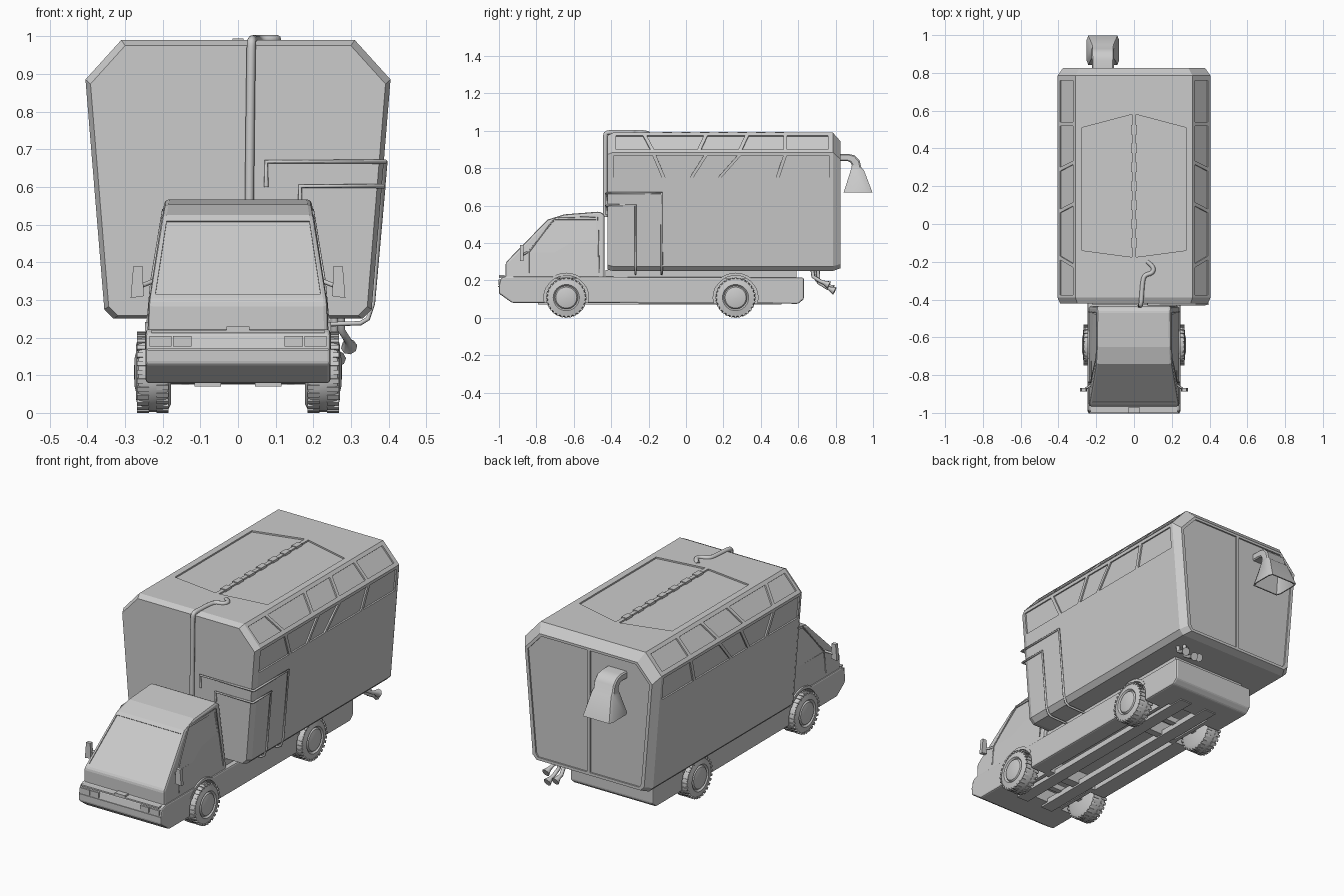
import bpy, bmesh, math
from mathutils import Vector

if "Cube" in bpy.data.objects:
    bpy.data.objects.remove(bpy.data.objects["Cube"])

def mesh_obj(name, verts, faces, smooth=False):
    bm = bmesh.new()
    vs = [bm.verts.new(v) for v in verts]
    for f in faces:
        bm.faces.new([vs[i] for i in f])
    bmesh.ops.recalc_face_normals(bm, faces=bm.faces)
    me = bpy.data.meshes.new(name)
    bm.to_mesh(me)
    bm.free()
    ob = bpy.data.objects.new(name, me)
    bpy.context.collection.objects.link(ob)
    activate(ob)
    if smooth:
        bpy.ops.object.shade_smooth_by_angle(angle=math.radians(35))
    return ob

def activate(ob):
    bpy.ops.object.select_all(action='DESELECT')
    ob.select_set(True)
    bpy.context.view_layer.objects.active = ob

def loft(name, rings, smooth=False):
    n, m = len(rings[0]), len(rings)
    faces = [(r*n+i, r*n+(i+1) % n, (r+1)*n+(i+1) % n, (r+1)*n+i) for r in range(m-1) for i in range(n)]
    faces += [tuple(range(n)), tuple(range((m-1)*n, m*n))]
    return mesh_obj(name, [p for r in rings for p in r], faces, smooth)

def boxes(name, items):
    """Several (centre, size) boxes in one mesh."""
    vs, fs = [], []
    for c, s in items:
        b = len(vs)
        vs += [(c[0]+i*s[0]/2, c[1]+j*s[1]/2, c[2]+k*s[2]/2) for i in (-1, 1) for j in (-1, 1) for k in (-1, 1)]
        fs += [tuple(b+i for i in f) for f in ((0, 1, 3, 2), (4, 6, 7, 5), (0, 4, 5, 1), (2, 3, 7, 6), (0, 2, 6, 4), (1, 5, 7, 3))]
    return mesh_obj(name, vs, fs)

def tube(name, pts, r, kind='POLY', radii=None):
    cu = bpy.data.curves.new(name, 'CURVE')
    cu.dimensions, cu.bevel_depth, cu.bevel_resolution, cu.use_fill_caps = '3D', r, 2, True
    sp = cu.splines.new(kind)
    sp.points.add(len(pts)-1)
    for i, p in enumerate(pts):
        sp.points[i].co = (*p, 1)
        sp.points[i].radius = radii[i] if radii else 1
    if kind == 'NURBS':
        sp.use_endpoint_u, sp.order_u, sp.resolution_u = True, 3, 6
    ob = bpy.data.objects.new(name, cu)
    bpy.context.collection.objects.link(ob)
    activate(ob)
    bpy.ops.object.convert(target='MESH')
    return ob

def bevel(ob, w, seg=2):
    activate(ob)
    m = ob.modifiers.new('bevel', 'BEVEL')
    m.width, m.segments, m.limit_method = w, seg, 'ANGLE'
    bpy.ops.object.modifier_apply(modifier=m.name)

def cut(ob, cutter):
    cutter.hide_render = True
    activate(ob)
    m = ob.modifiers.new('cut', 'BOOLEAN')
    m.operation, m.solver, m.object = 'DIFFERENCE', 'EXACT', cutter
    bpy.ops.object.modifier_apply(modifier=m.name)
    bpy.data.objects.remove(cutter)

def pockets(ob, polys, depth, centre):
    """Sink flat polygons into the surface of ob."""
    vs, fs = [], []
    for poly in polys:
        P = [Vector(p) for p in poly]
        nrm = (P[1]-P[0]).cross(P[2]-P[0]).normalized()
        if nrm.dot(P[0]-Vector(centre)) < 0:
            nrm = -nrm
        b, n = len(vs), len(P)
        vs += [p+nrm*0.015 for p in P] + [p-nrm*depth for p in P]
        fs += [tuple(b+i for i in range(n)), tuple(b+n+i for i in range(n))]
        fs += [(b+i, b+(i+1) % n, b+n+(i+1) % n, b+n+i) for i in range(n)]
    cut(ob, mesh_obj('pocket_cutter', vs, fs))

# --- cargo box: faceted section, chamfered front and rear rims
half = [(.33, .25), (.355, .275), (.405, .885), (.31, .99)]
section = half + [(-x, z) for x, z in reversed(half)]
def ring(y, k, z0, z1):
    return [(x*k, y, z0+(z-.25)/.74*(z1-z0)) for x, z in section]
cargo = loft('cargo_box', [ring(-.42, .967, .258, .975), ring(-.39, 1, .25, .99), ring(.785, 1, .25, .99), ring(.825, .93, .265, .945)])
low = lambda z: .355+.05*(z-.275)/.61
high = lambda z: .405-.095*(z-.885)/.105
polys, g = [], .01
rows = [(low, .75, .868, [-.395, -.12, .03, .18, .49, .775], [-.395, -.17, .105, .285, .53, .775]),
        (high, .9, .975, [-.385, -.18, .07, .29, .53, .77], [-.385, -.22, .105, .325, .53, .77])]
for s in (-1, 1):
    for fx, z0, z1, bot, top in rows:
        for i in range(5):
            polys.append([(s*fx(z0), bot[i]+g, z0), (s*fx(z0), bot[i+1]-g, z0),
                          (s*fx(z1), top[i+1]-g, z1), (s*fx(z1), top[i]+g, z1)])
    polys.append([(s*x, .825, z) for x, z in [(.008, .28), (.3, .28), (.312, .3), (.36, .845), (.28, .932), (.008, .932)]])
    polys.append([(s*x, y, .99) for x, y in [(.01, -.175), (.275, -.14), (.275, .51), (.01, .58)]])
pockets(cargo, polys, .008, (0, .2, .6))
boxes('roof_hinges', [((0, -.1+i*.1, .988), (.03, .05, .012)) for i in range(7)])

# --- chassis with bumper nose, wheel wells and hollow underside
prof = [(-.965, .222), (-.99, .212), (-1, .17), (-1, .13), (-.93, .08), (.6, .075), (.63, .1), (.63, .215)]
chassis = loft('chassis', [[(x, y, z) for y, z in prof] for x in (-.245, .245)])
bevel(chassis, .008)
AXLES, ZC = (-.64, .265), .108
def disc(x, y, r, n=32):
    return [(x, y+r*math.cos(2*math.pi*i/n), ZC+r*math.sin(2*math.pi*i/n)) for i in range(n)]
for y in AXLES:
    for s in (-1, 1):
        cut(chassis, loft('well_cutter', [disc(s*.15, y, .12), disc(s*.3, y, .12)]))
cut(chassis, boxes('hollow_cutter', [((0, -.64, .1), (.26, .2, .1)), ((0, -.18, .1), (.3, .62, .1)), ((0, .3, .1), (.26, .26, .1))]))
boxes('underside_rails', [((s*.08, -.14, .085), (.07, 1.3, .03)) for s in (-1, 1)])
boxes('axles', [((0, y, ZC), (.4, .03, .03)) for y in AXLES])
boxes('subframe', [((0, .08, .233), (.44, 1.02, .045))])

# --- wheels with tread blocks, and arches over them
tyre = [(.001, .178), (.085, .178), (.1, .186), (.105, .2), (.105, .252), (.1, .264), (.07, .271), (.062, .262), (.056, .27), (.035, .275), (.001, .276)]
for yi, y in enumerate(AXLES):
    for s in (-1, 1):
        tag = ('front', 'rear')[yi] + ('_left' if s < 0 else '_right')
        loft(tag+'_wheel', [disc(s*x, y, r) for r, x in tyre], True)
        vs, fs = [], []
        for i in range(56):
            a, x = (i+.5*(i % 2))*math.pi/28, s*(.2 if i % 2 else .252)
            b = len(vs)
            vs += [(x+dx, y+r*math.cos(a+da), ZC+r*math.sin(a+da)) for dx in (-.016, .016) for da in (-.06, .06) for r in (.097, .108)]
            fs += [tuple(b+k for k in f) for f in ((0, 1, 3, 2), (4, 6, 7, 5), (0, 4, 5, 1), (2, 3, 7, 6), (0, 2, 6, 4), (1, 5, 7, 3))]
        mesh_obj(tag+'_tread', vs, fs)
        arc = [math.pi*(.17+.66*i/12) for i in range(13)]
        pr = [(y+.133*math.cos(a), ZC+.133*math.sin(a)) for a in arc] + [(y+.118*math.cos(a), ZC+.118*math.sin(a)) for a in reversed(arc)]
        loft(tag+'_arch', [[(s*x, py, pz) for py, pz in pr] for x in (.15, .247)], True)

# --- cab: side profile, sides leaning in towards the roof
cw = lambda z: .24 - max(0, z-.29)*.165
cab_prof = [(-.965, .21), (-.965, .295), (-.74, .525), (-.65, .553), (-.46, .568), (-.435, .55), (-.435, .21)]
cab = loft('cab', [[(s*cw(z), y, z) for y, z in cab_prof] for s in (-1, 1)])
bevel(cab, .012, 2)
slope = lambda z: -.965+(z-.295)*.225/.23
glass = [[(s*cw(z)*.93, slope(z), z) for s, z in ((-1, .315), (1, .315), (1, .51), (-1, .51))]]
for s in (-1, 1):
    glass.append([(s*cw(z), y, z) for y, z in ((-.85, .35), (-.48, .35), (-.48, .525), (-.7, .525))])
pockets(cab, glass, .005, (0, -.6, .35))
for s in (-1, 1):
    side = 'left_' if s < 0 else 'right_'
    dz = [(-.84, .24), (-.84, .35), (-.7, .535), (-.47, .54), (-.465, .24)]
    tube(side+'door_trim', [(s*cw(z), y, z) for y, z in dz], .003)
    # wing mirrors
    loft(side+'mirror', [[(s*x, y, z) for x, z in ((.25, .31), (.285, .305), (.278, .39), (.254, .39))] for y in (-.888, -.868)])
    tube(side+'mirror_arm', [(s*.225, -.85, .35), (s*.262, -.876, .335)], .006)

# --- nose details
boxes('headlights', [((s*x, -.998, .19), (w, .01, .028)) for s in (-1, 1) for x, w in ((.148, .05), (.206, .058))])
boxes('nose_trim', [((0, -.985, .216), (.46, .03, .008)), ((0, -.985, .222), (.06, .03, .014)), ((0, -.998, .168), (.48, .012, .006))])

# --- rear hood on a bent duct
def duct(y, z, a, t, w):
    n = (-math.sin(math.radians(a))*t, math.cos(math.radians(a))*t)
    c = [(i, j) for i, j in ((-1, -.7), (-.9, -1), (.9, -1), (1, -.7), (1, .7), (.9, 1), (-.9, 1), (-1, .7))]
    return [(-.165+i*w, y+n[0]*j, z+n[1]*j) for i, j in c]
loft('rear_hood', [duct(*p) for p in [(.8, .857, 0, .02, .058), (.865, .857, 0, .02, .058), (.89, .85, -30, .022, .06), (.907, .83, -60, .024, .06),
     (.912, .8, -85, .026, .06), (.916, .79, -90, .035, .063), (.92, .67, -90, .077, .086), (.92, .67, -90, .07, .08), (.917, .77, -90, .03, .055)]], True)

# --- pipes over the cargo box
tube('roof_pipe', [(.03, -.432, .54), (.032, -.432, .75), (.035, -.432, .97), (.036, -.428, .99), (.04, -.39, .992),
                   (.045, -.31, .992), (.055, -.27, .992), (.1, -.26, .992), (.105, -.225, .992), (.07, -.2, .985)], .012, 'NURBS')
for name, x0, zb, zt, y1 in (('side_pipe_short', .165, .55, .602, -.27), ('side_pipe_long', .075, .6, .667, -.13)):
    xs = low(zt)+.004
    tube(name, [(x0, -.424, zb), (x0, -.426, zt), (xs, -.426, zt), (xs, y1, zt), (.358, y1, .29),
                (.345, y1, .25), (.325, y1, .238), (.2, y1, .234)], .006)

# --- flared exhausts under the tail
for i, (dx, dy, dz) in enumerate(((-.03, 0, .0), (.01, .01, -.012), (.04, -.02, .02))):
    x = .25+dx*.6
    tube('exhaust_%d' % (i+1), [(x, .695+dy, .26), (x, .7+dy, .2+dz), (.25+dx, .74+dy, .175+dz), (.252+dx, .758+dy, .168+dz), (.255+dx, .785+dy, .155+dz)],
         .01, radii=[1, 1, 1, 1.1, 2.2])
